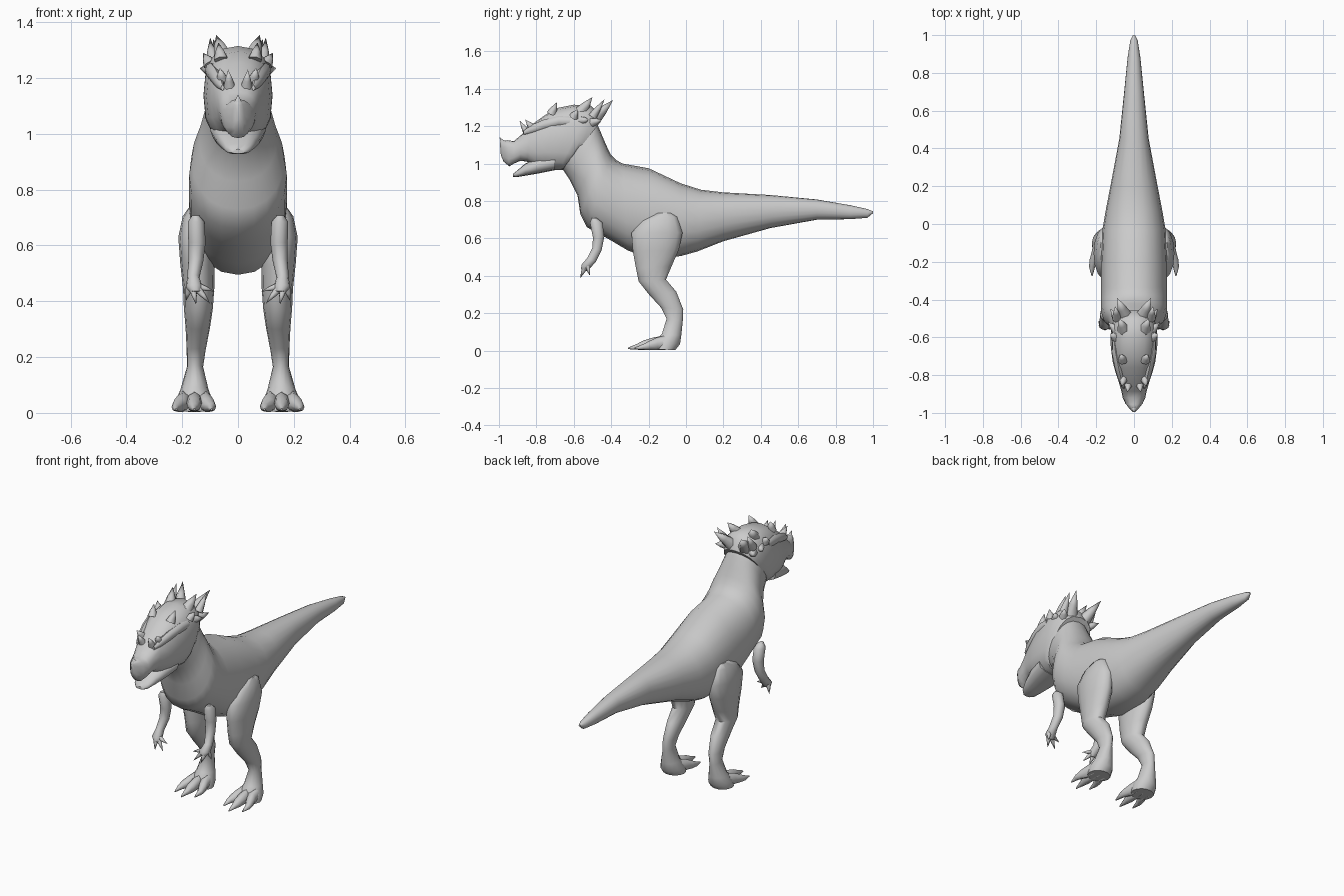
import bpy, bmesh, math
from mathutils import Vector

skin = bpy.data.materials.new("grey skin")
skin.diffuse_color = (0.6, 0.6, 0.6, 1)


def finish(name, bm, mirror, angle=50):
    bmesh.ops.recalc_face_normals(bm, faces=bm.faces)
    me = bpy.data.meshes.new(name)
    bm.to_mesh(me)
    bm.free()
    me.materials.append(skin)
    ob = bpy.data.objects.new(name, me)
    bpy.context.collection.objects.link(ob)
    bpy.ops.object.select_all(action='DESELECT')
    ob.select_set(True)
    bpy.context.view_layer.objects.active = ob
    bpy.ops.object.shade_smooth_by_angle(angle=math.radians(angle))
    if mirror:
        ob.modifiers.new("mirror", 'MIRROR')
    return ob


def loft(name, sections, sides=16, mirror=False, power=1.0):
    """Skin rings; each section is (y1, z1, y2, z2, half_width, x_centre)."""
    bm = bmesh.new()
    rings = []
    for s in sections:
        y1, z1, y2, z2, w = s[:5]
        xc = s[5] if len(s) > 5 else 0
        ring = []
        for i in range(sides):
            a = 2 * math.pi * i / sides
            c, d = math.cos(a), math.sin(a)
            c = math.copysign(abs(c) ** power, c)
            t = (1 + math.copysign(abs(d) ** power, d)) / 2
            ring.append(bm.verts.new((xc + w * c, y2 + (y1 - y2) * t, z2 + (z1 - z2) * t)))
        rings.append(ring)
    for a, b in zip(rings, rings[1:]):
        for i in range(sides):
            j = (i + 1) % sides
            bm.faces.new((a[i], a[j], b[j], b[i]))
    bm.faces.new(rings[0])
    bm.faces.new(rings[-1])
    return finish(name, bm, mirror)


def spikes(name, items, sides=6, mirror=True):
    """Gently bulging cones; each item is (base, tip, radius)."""
    bm = bmesh.new()
    for base, tip, r in items:
        base, tip = Vector(base), Vector(tip)
        q = (tip - base).to_track_quat('Z', 'Y')
        rings = []
        for t, k in ((0, 1), (0.45, 0.65)):
            rings.append([bm.verts.new(base.lerp(tip, t) + q @ Vector((
                r * k * math.cos(2 * math.pi * i / sides),
                r * k * math.sin(2 * math.pi * i / sides), 0))) for i in range(sides)])
        end = bm.verts.new(tip)
        for i in range(sides):
            j = (i + 1) % sides
            bm.faces.new((rings[0][i], rings[0][j], rings[1][j], rings[1][i]))
            bm.faces.new((rings[1][i], rings[1][j], end))
        bm.faces.new(rings[0])
    return finish(name, bm, mirror, 65)


# Tail, torso and neck
loft("body", [
    (1.0, .745, 1.0, .735, .006), (.97, .757, .97, .71, .02),
    (.88, .777, .88, .703, .034), (.7, .808, .7, .70, .052),
    (.45, .832, .45, .655, .078), (.2, .846, .2, .585, .125),
    (.08, .86, .06, .53, .15), (-.03, .895, -.03, .505, .167),
    (-.2, .975, -.2, .495, .175), (-.34, 1.0, -.31, .535, .176),
    (-.375, 1.02, -.42, .6, .176), (-.40, 1.045, -.53, .66, .175),
    (-.42, 1.085, -.565, .73, .165), (-.44, 1.13, -.58, .83, .14),
    (-.465, 1.19, -.62, .91, .12), (-.48, 1.22, -.66, .97, .113),
    (-.52, 1.25, -.7, 1.0, .10)], sides=20, power=.92)

# Skull and upper jaw with a hooked beak
loft("head", [
    (-.455, 1.225, -.645, .985, .112), (-.475, 1.275, -.66, .965, .122),
    (-.51, 1.31, -.68, .965, .124), (-.60, 1.315, -.70, .965, .123),
    (-.70, 1.295, -.76, .975, .113), (-.76, 1.255, -.81, .985, .098),
    (-.83, 1.205, -.85, 1.01, .08), (-.885, 1.15, -.885, 1.015, .067),
    (-.92, 1.12, -.92, 1.0, .06), (-.955, 1.125, -.945, .985, .046),
    (-.985, 1.12, -.975, 1.01, .022), (-.995, 1.11, -.99, 1.045, .008)],
    sides=16, power=.8)

# Lower jaw
loft("lower_jaw", [
    (-.70, 1.06, -.70, .965, .10), (-.80, 1.03, -.79, .947, .085),
    (-.86, 1.0, -.86, .935, .066), (-.90, .965, -.91, .927, .046),
    (-.925, .945, -.925, .929, .024)], sides=12, power=.8)

# Brow ridges over the eyes
loft("brow_ridge", [
    (-.62, 1.25, -.62, 1.20, .012, .105), (-.68, 1.255, -.68, 1.2, .02, .098),
    (-.76, 1.235, -.76, 1.18, .02, .082), (-.83, 1.205, -.83, 1.16, .016, .066),
    (-.87, 1.175, -.87, 1.155, .006, .055)], sides=8, mirror=True)

# Crown horns and the rim of spikes around the skull
spikes("crown_spikes", [
    ((.045, -.49, 1.24), (.09, -.39, 1.34), .038),
    ((.055, -.56, 1.28), (.078, -.50, 1.355), .034),
    ((.09, -.50, 1.25), (.10, -.435, 1.345), .026),
    ((.095, -.56, 1.23), (.137, -.52, 1.235), .026),
    ((.09, -.50, 1.22), (.125, -.45, 1.235), .026),
    ((.10, -.60, 1.25), (.125, -.58, 1.29), .026),
    ((.06, -.72, 1.265), (.07, -.69, 1.328), .028),
    ((.055, -.82, 1.19), (.065, -.86, 1.235), .024),
    ((.03, -.85, 1.165), (.035, -.89, 1.23), .022)])

# Nose horn
spikes("nose_horn", [((0, -.955, 1.08), (0, -.998, 1.142), .026)], mirror=False)

# Legs down to the foot pads
loft("leg", [
    (-.16, .735, -.08, .735, .012, .165), (-.235, .695, -.045, .715, .04, .158),
    (-.295, .63, -.015, .63, .062, .152), (-.287, .53, -.035, .54, .062, .145),
    (-.27, .44, -.075, .45, .056, .141), (-.255, .37, -.105, .38, .052, .142),
    (-.2, .30, -.05, .315, .044, .144), (-.135, .23, -.013, .22, .034, .15),
    (-.105, .17, -.016, .16, .029, .154), (-.13, .09, -.024, .08, .05, .156),
    (-.17, .052, -.03, .035, .066, .157), (-.175, .006, -.055, .004, .066, .157)],
    sides=14, mirror=True)

# Toes, splayed around the foot
for label, x0, x1, tip in (("inner", .117, .095, -.27), ("middle", .157, .157, -.31),
                           ("outer", .197, .222, -.275)):
    d = tip + .31
    loft(label + "_toe", [
        (-.11, .08, -.11, .004, .02, x0), (-.17 + d / 2, .072, -.17 + d / 2, .003, .028, x0),
        (-.225 + d, .055, -.225 + d, .003, .026, (x0 + x1) / 2),
        (-.262 + d, .036, -.262 + d, .005, .016, x1),
        (tip, .016, tip, .008, .003, x1)], sides=8, mirror=True)

# Small arms
loft("arm", [
    (-.505, .708, -.475, .708, .012, .152), (-.515, .685, -.445, .685, .03, .15),
    (-.50, .61, -.435, .61, .031, .147), (-.50, .555, -.45, .535, .027, .151),
    (-.53, .495, -.48, .475, .022, .16), (-.56, .46, -.512, .44, .03, .157),
    (-.562, .438, -.53, .425, .018, .152)], sides=10, mirror=True)

# Clawed fingers
spikes("fingers", [
    ((.145, -.535, .455), (.082, -.545, .435), .015),
    ((.145, -.54, .445), (.10, -.562, .392), .015),
    ((.162, -.54, .445), (.15, -.566, .388), .015),
    ((.175, -.525, .45), (.187, -.515, .40), .014)])
